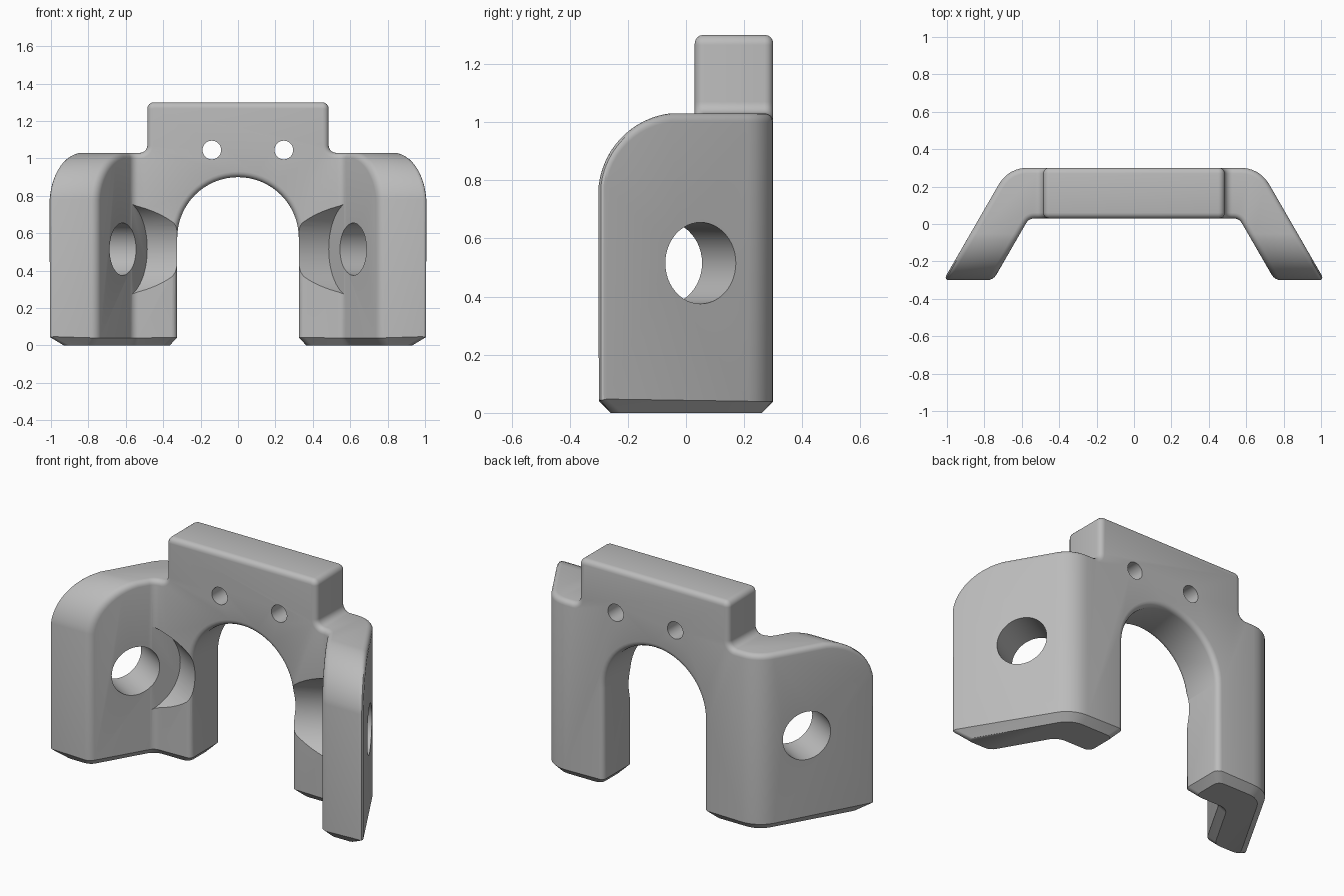
import bpy, bmesh, math
from mathutils import Vector, Matrix

if "Cube" in bpy.data.objects:
    bpy.data.objects.remove(bpy.data.objects["Cube"])

T = math.tan(math.radians(30))


def new_object(name, bm):
    bmesh.ops.recalc_face_normals(bm, faces=bm.faces[:])
    mesh = bpy.data.meshes.new(name)
    bm.to_mesh(mesh)
    bm.free()
    obj = bpy.data.objects.new(name, mesh)
    bpy.context.collection.objects.link(obj)
    return obj


def rounded(corners, step=11):
    """Closed outline from (u, v, radius) corners, with arcs at the corners."""
    out = []
    for i, (u, v, r) in enumerate(corners):
        c = Vector((u, v))
        if r == 0:
            out.append(c)
            continue
        a = (Vector(corners[i - 1][:2]) - c).normalized()
        b = (Vector(corners[(i + 1) % len(corners)][:2]) - c).normalized()
        theta = a.angle(b)
        turn = math.pi - theta
        centre = c + (a + b).normalized() * (r / math.sin(theta / 2))
        start = c + a * (r / math.tan(theta / 2)) - centre
        sign = 1 if (-a.x * b.y + a.y * b.x) > 0 else -1
        n = max(2, math.ceil(math.degrees(turn) / step))
        for k in range(n + 1):
            out.append(centre + Matrix.Rotation(sign * turn * k / n, 2) @ start)
    return out


def prism(name, pts, lo, hi, place):
    bm = bmesh.new()
    low = [bm.verts.new(place(p[0], p[1], lo)) for p in pts]
    top = [bm.verts.new(place(p[0], p[1], hi)) for p in pts]
    bm.faces.new(low)
    bm.faces.new(top)
    for i in range(len(pts)):
        j = (i + 1) % len(pts)
        bm.faces.new((low[i], low[j], top[j], top[i]))
    return new_object(name, bm)


def cylinder(name, centre, axis, radius, depth, sides):
    bm = bmesh.new()
    m = Matrix.Translation(centre) @ Vector(axis).to_track_quat('Z', 'Y').to_matrix().to_4x4()
    bmesh.ops.create_cone(bm, cap_ends=True, segments=sides, radius1=radius,
                          radius2=radius, depth=depth, matrix=m)
    return new_object(name, bm)


def combine(obj, tool, op):
    mod = obj.modifiers.new("cut", 'BOOLEAN')
    mod.operation, mod.solver, mod.object = op, 'EXACT', tool
    dg = bpy.context.evaluated_depsgraph_get()
    dg.update()
    mesh = bpy.data.meshes.new_from_object(obj.evaluated_get(dg))
    obj.modifiers.clear()
    obj.data = mesh
    bpy.data.objects.remove(tool)


def mirrored(half):
    return half + [(-u, v, r) for u, v, r in reversed(half)]


# Plan outline: back plate with two wings splayed at 60 degrees
plan = mirrored([(0.562, 0.03, 0.05), (0.562 + 0.33 * T, -0.3, 0),
                 (0.672 + 0.6 * T, -0.3, 0), (0.672, 0.3, 0.17)])
bracket = prism("bracket", rounded(plan), 0, 1.5, lambda u, v, w: (u, v, w))

# Front outline: raised centre block and an arch open at the bottom
arch = [Vector((-0.325 * math.cos(math.pi * k / 32), 0.575 + 0.325 * math.sin(math.pi * k / 32)))
        for k in range(33)]
shoulders = rounded([(0.325, -0.2, 0), (1.3, -0.2, 0), (1.3, 1.03, 0), (0.485, 1.03, 0.04),
                     (0.485, 1.30, 0.035), (-0.485, 1.30, 0.035), (-0.485, 1.03, 0.04),
                     (-1.3, 1.03, 0), (-1.3, -0.2, 0), (-0.325, -0.2, 0)])
front = prism("front_outline", shoulders + arch, -1, 1, lambda u, v, w: (u, w, v))
combine(bracket, front, 'INTERSECT')

# Large rounded front top corners of the wings
arc = [(-0.02 - 0.282 * math.cos(math.pi / 2 * k / 14), 0.75 + 0.282 * math.sin(math.pi / 2 * k / 14))
       for k in range(15)]
corner = prism("corner_cutter", [(-0.5, 0.75)] + arc + [(-0.02, 1.2), (-0.5, 1.2)],
               -1.5, 1.5, lambda u, v, w: (w, u, v))
combine(bracket, corner, 'DIFFERENCE')

# Chamfer the foot, then round the remaining sharp edges
bm = bmesh.new()
bm.from_mesh(bracket.data)
bmesh.ops.remove_doubles(bm, verts=bm.verts[:], dist=0.0002)
bmesh.ops.dissolve_limit(bm, angle_limit=math.radians(1), verts=bm.verts[:], edges=bm.edges[:])
foot = [e for e in bm.edges if all(v.co.z < 0.001 for v in e.verts)]
bmesh.ops.bevel(bm, geom=foot, offset=0.04, offset_type='OFFSET', segments=1,
                affect='EDGES', profile=0.5, clamp_overlap=False)
bm.normal_update()
sharp = []
for e in bm.edges:
    z0, z1 = sorted(v.co.z for v in e.verts)
    if z1 < 0.06 and z1 - z0 < 0.01:
        continue
    if len(e.link_faces) == 2 and e.calc_face_angle(0) > math.radians(35):
        sharp.append(e)
bmesh.ops.bevel(bm, geom=sharp, offset=0.03, offset_type='OFFSET', segments=4,
                affect='EDGES', profile=0.5, clamp_overlap=False)
bmesh.ops.recalc_face_normals(bm, faces=bm.faces[:])
bm.to_mesh(bracket.data)
bm.free()

# Wing holes, each with a wide clearance scoop on the inner side
for s in (-1, 1):
    d = Vector((s * math.cos(math.pi / 6), 0.5, 0))
    outer = Vector((s * 0.816, 0.05, 0.515))
    combine(bracket, cylinder("scoop_cutter", outer - d * 0.482, d, 0.26, 0.5, 64), 'DIFFERENCE')
    combine(bracket, cylinder("wing_hole_cutter", outer - d * 0.115, d, 0.14, 0.5, 48), 'DIFFERENCE')

# Two small holes through the plate
for x in (-0.14, 0.245):
    combine(bracket, cylinder("pin_hole_cutter", (x, 0.165, 1.045), (0, 1, 0), 0.05, 0.6, 32), 'DIFFERENCE')

grey = bpy.data.materials.new("plain grey")
grey.diffuse_color = (0.5, 0.5, 0.5, 1)
grey.use_nodes = True
grey.node_tree.nodes["Principled BSDF"].inputs["Base Color"].default_value = grey.diffuse_color
bracket.data.materials.clear()
bracket.data.materials.append(grey)
for p in bracket.data.polygons:
    p.material_index = 0

bpy.ops.object.select_all(action='DESELECT')
bracket.select_set(True)
bpy.context.view_layer.objects.active = bracket
bpy.ops.object.shade_smooth_by_angle(angle=math.radians(30))
